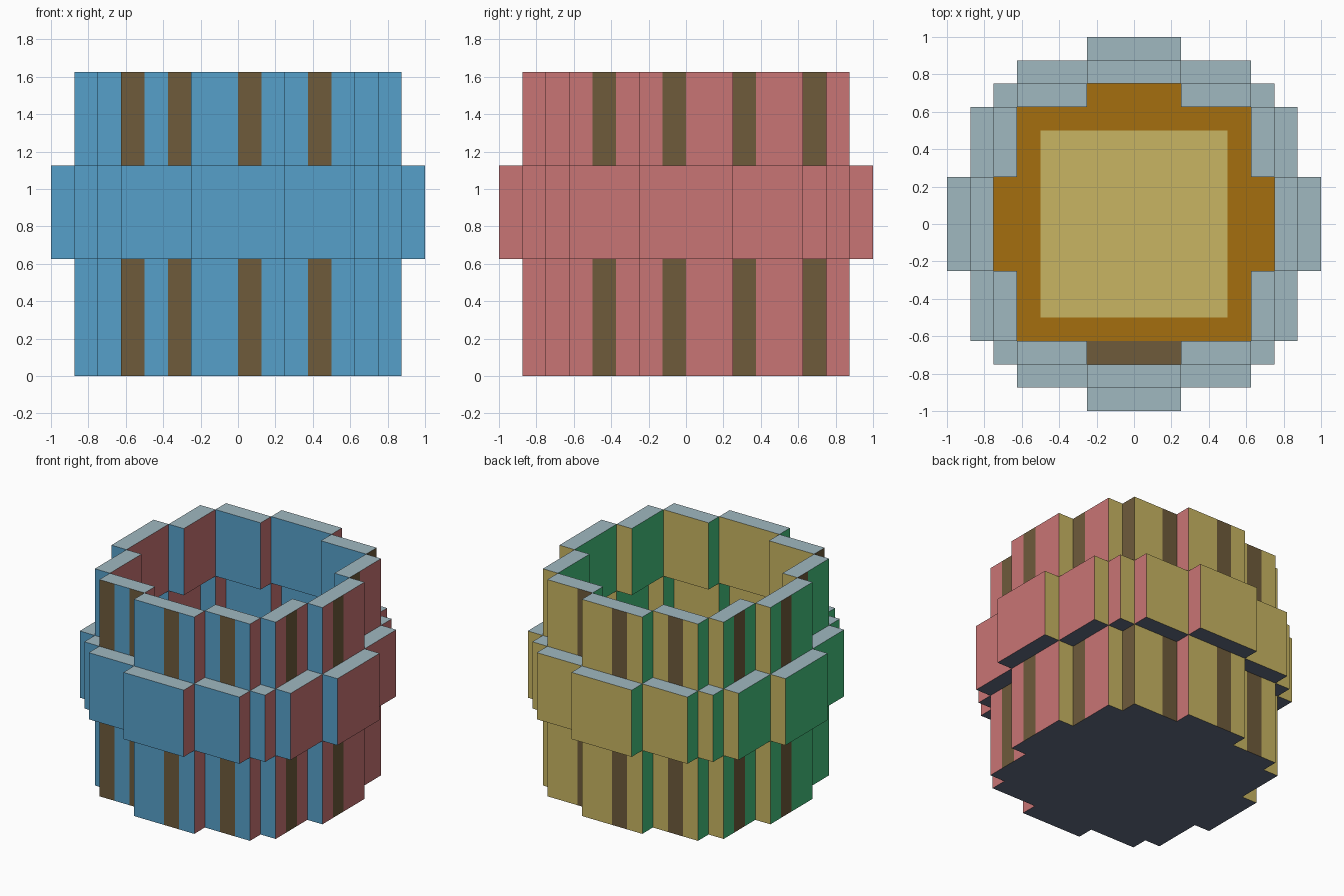
import bpy, bmesh

if "Cube" in bpy.data.objects:
    bpy.data.objects.remove(bpy.data.objects["Cube"])

U = 0.125  # one block unit


def srgb(r, g, b):
    f = lambda c: c / 12.92 if c <= 0.04045 else ((c + 0.055) / 1.055) ** 2.4
    return tuple(f(v / 255) for v in (r, g, b)) + (1.0,)


COLOURS = {
    "blue": (86, 160, 202), "coral": (201, 117, 117), "straw": (200, 181, 98),
    "green": (70, 196, 127), "pale_grey": (160, 184, 192), "slate": (100, 110, 132),
    "bark_brown": (110, 91, 59), "amber": (165, 110, 14),
}
NAMES = list(COLOURS)
MATS = []
for name, rgb in COLOURS.items():
    m = bpy.data.materials.new(name)
    m.diffuse_color = srgb(*rgb)
    m.use_nodes = True
    m.node_tree.nodes["Principled BSDF"].inputs["Base Color"].default_value = m.diffuse_color
    MATS.append(m)

# Half widths of each stepped disc, row by row from the middle outwards
HOOP = (8, 8, 7, 7, 7, 6, 5, 2)
WALL = (7, 7, 6, 6, 6, 5, 2)
HOLLOW = (6, 6, 5, 5, 5, 2)

# Colour of a face by its direction
SIDE = {(0, -1): "blue", (1, 0): "coral", (0, 1): "straw", (-1, 0): "green"}
# Cells along each side that carry a dark stave
STAVES = {(0, -1): (-5, -3, 0, 3), (1, 0): (-4, -1, 2, 5),
          (0, 1): (-4, -1, 2), (-1, 0): (-6, -3, 0, 3)}


def disc(rows):
    return {(i, j) for j in range(-len(rows), len(rows))
            for w in [rows[j if j >= 0 else -j - 1]] for i in range(-w, w)}


def build(name, cells, z0, z1, side_rule, top_rule, sides=True):
    """Extrude a set of square cells, keeping only the outside faces."""
    bm = bmesh.new()

    def face(pts, colour):
        f = bm.faces.new([bm.verts.new(p) for p in pts])
        f.material_index = NAMES.index(colour)

    for i, j in sorted(cells):
        c = [(i * U, j * U), ((i + 1) * U, j * U),
             ((i + 1) * U, (j + 1) * U), (i * U, (j + 1) * U)]
        face([(x, y, z1) for x, y in c], top_rule(i, j))
        face([(x, y, z0) for x, y in reversed(c)], "slate")
        for k, d in enumerate(((0, -1), (1, 0), (0, 1), (-1, 0))):
            if sides and (i + d[0], j + d[1]) not in cells:
                a, b = c[k], c[(k + 1) % 4]
                face([(*a, z0), (*b, z0), (*b, z1), (*a, z1)], side_rule(i, j, d))
    bmesh.ops.remove_doubles(bm, verts=bm.verts, dist=1e-4)
    bmesh.ops.dissolve_limit(bm, angle_limit=0.01, verts=bm.verts,
                             edges=bm.edges, delimit={'MATERIAL'})
    me = bpy.data.meshes.new(name)
    bm.to_mesh(me)
    bm.free()
    for m in MATS:
        me.materials.append(m)
    ob = bpy.data.objects.new(name, me)
    bpy.context.collection.objects.link(ob)


wall, hollow = disc(WALL), disc(HOLLOW)


def plain(i, j, d):
    return SIDE[d]


def staved(i, j, d):
    outer = (i + d[0], j + d[1]) not in hollow
    along = i if d[0] == 0 else j
    return "bark_brown" if outer and along in STAVES[d] else SIDE[d]


def rim(i, j):
    return "pale_grey"


def floor_colour(i, j):
    if j < -5:
        return "bark_brown"
    return "straw" if -4 <= i < 4 and -4 <= j < 4 else "amber"


# Tub walls below and above, with the wider hoop around the middle
build("lower_wall", wall - hollow, 0, 5 * U, staved, rim)
build("middle_hoop", disc(HOOP) - wall, 5 * U, 9 * U, plain, rim)
build("upper_wall", wall - hollow, 9 * U, 13 * U, staved, rim)
# Floor inside the tub
build("floor", hollow, 0, U, plain, floor_colour, sides=False)
